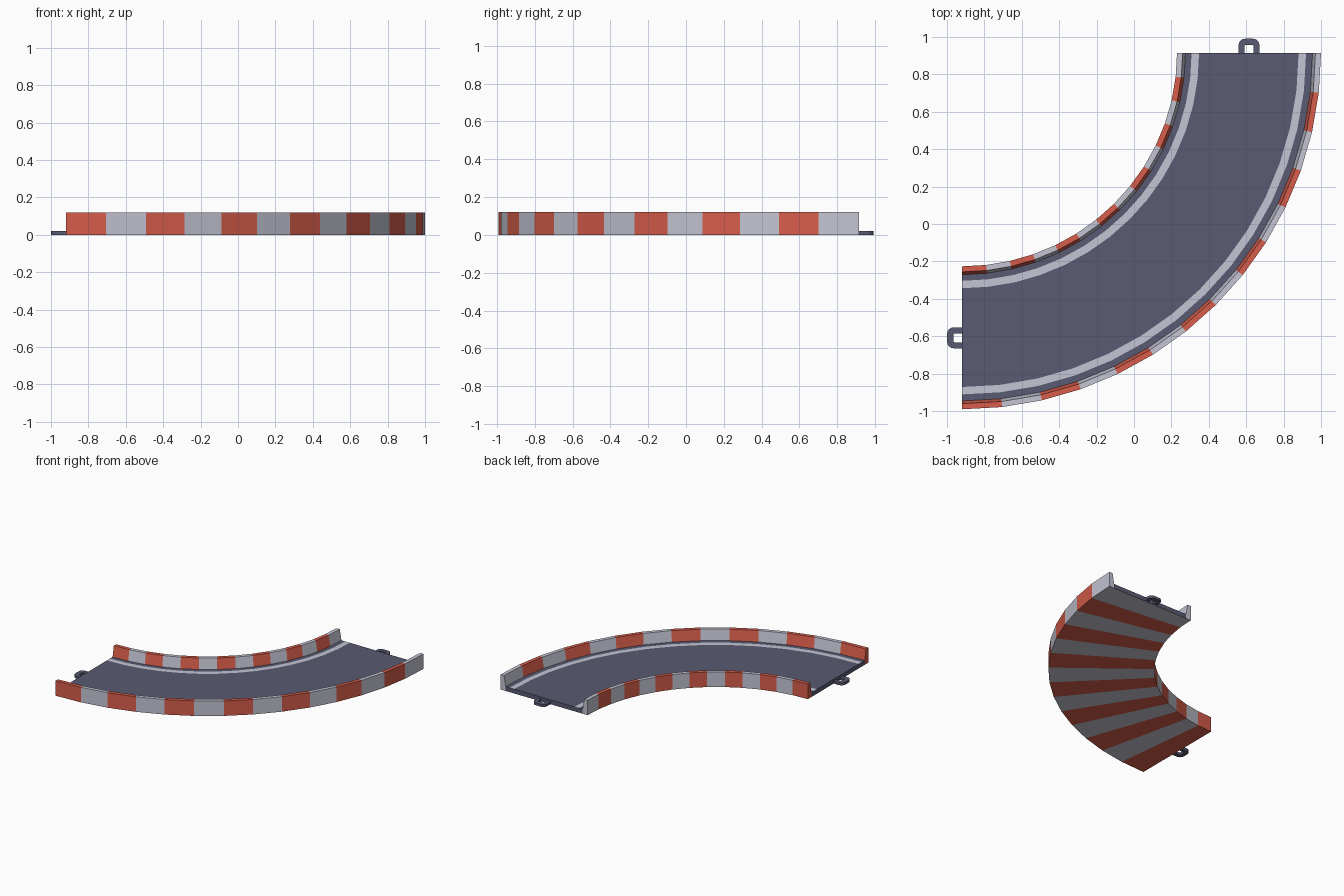
import bpy, bmesh, math

if "Cube" in bpy.data.objects:
    bpy.data.objects.remove(bpy.data.objects["Cube"])

def material(name, rgb):
    m = bpy.data.materials.new(name)
    m.diffuse_color = (*rgb, 1)
    m.use_nodes = True
    m.node_tree.nodes["Principled BSDF"].inputs["Base Color"].default_value = m.diffuse_color
    return m

ROAD = material("slate road", (0.10, 0.105, 0.17))
RED = material("kerb red", (0.68, 0.11, 0.07))
WHITE = material("pale grey white", (0.56, 0.56, 0.66))
MATS = [ROAD, RED, WHITE]

CX, CY, SY = -0.92, 0.915, 0.9925   # centre of the bend, slight y squash
N = 14                              # one facet per stripe
H, T = 0.12, 0.035                  # wall height, road height
R0, R1 = 1.15, 1.92                 # inner and outer radius

# Cross-section (radius, z, kind of the edge that starts here)
profile = [
    (R0, 0, "stripe"), (R0 + .045, 0, "stripe"), (R1 - .045, 0, "stripe"),
    (R1, 0, "stripe"), (R1, H, "stripe"), (R1 - .03, H, "stripe"),
    (R1 - .045, T, "road"), (1.84, T, "line"), (1.80, T, "road"),
    (1.268, T, "line"), (1.228, T, "road"), (R0 + .045, T, "stripe"),
    (R0 + .03, H, "stripe"), (R0, H, "stripe"),
]
# Parts of the end faces: inner kerb, road slab, outer kerb
caps = [([0, 1, 11, 12, 13], True), ([1, 2, 6, 7, 8, 9, 10, 11], False),
        ([2, 3, 4, 5, 6], True)]

def finish(bm, name):
    bmesh.ops.recalc_face_normals(bm, faces=bm.faces)
    me = bpy.data.meshes.new(name)
    bm.to_mesh(me)
    bm.free()
    for m in MATS:
        me.materials.append(m)
    ob = bpy.data.objects.new(name, me)
    bpy.context.collection.objects.link(ob)
    return ob

# Curved track: section swept through a quarter turn
bm = bmesh.new()
rings = []
for i in range(N + 1):
    a = math.pi / 2 * i / N
    rings.append([bm.verts.new((CX + r * math.sin(a), CY - r * SY * math.cos(a), z))
                  for r, z, _ in profile])
for i in range(N):
    stripe = 1 if i % 2 == 0 else 2
    for j, (_, _, kind) in enumerate(profile):
        k = (j + 1) % len(profile)
        f = bm.faces.new((rings[i][j], rings[i][k], rings[i + 1][k], rings[i + 1][j]))
        f.material_index = {"stripe": stripe, "road": 0, "line": 2}[kind]
for ring, stripe in ((rings[0], 1), (rings[-1], 2)):
    for ids, is_kerb in caps:
        f = bm.faces.new([ring[j] for j in ids])
        f.material_index = stripe if is_kerb else 0
finish(bm, "curved_track")

# Connector loops: rounded U shapes at both ends
def half_loop(w, h, rad):
    pts = [(-w, 0)]
    for cx, start in ((-w + rad, 180), (w - rad, 90)):
        for s in range(5):
            a = math.radians(start - 22.5 * s)
            pts.append((cx + rad * math.cos(a), h - rad + rad * math.sin(a)))
    return pts + [(w, 0)]

def connector(name, place):
    outer, inner = half_loop(.056, .078, .035), half_loop(.024, .044, .006)
    bm = bmesh.new()
    loops = [[bm.verts.new((*place(u, v), z)) for u, v in pts]
             for pts, z in ((outer, 0), (outer, .02), (inner, .02), (inner, 0))]
    for a in range(4):
        p, q = loops[a], loops[(a + 1) % 4]
        for i in range(len(p) - 1):
            bm.faces.new((p[i], p[i + 1], q[i + 1], q[i]))
    for e in (0, -1):
        bm.faces.new([l[e] for l in loops])
    finish(bm, name)

MID = (R0 + R1) / 2
connector("back_connector", lambda u, v: (CX + MID + u, CY + v * .97))
connector("left_connector", lambda u, v: (CX - v * 1.02, CY - MID * SY + u))
